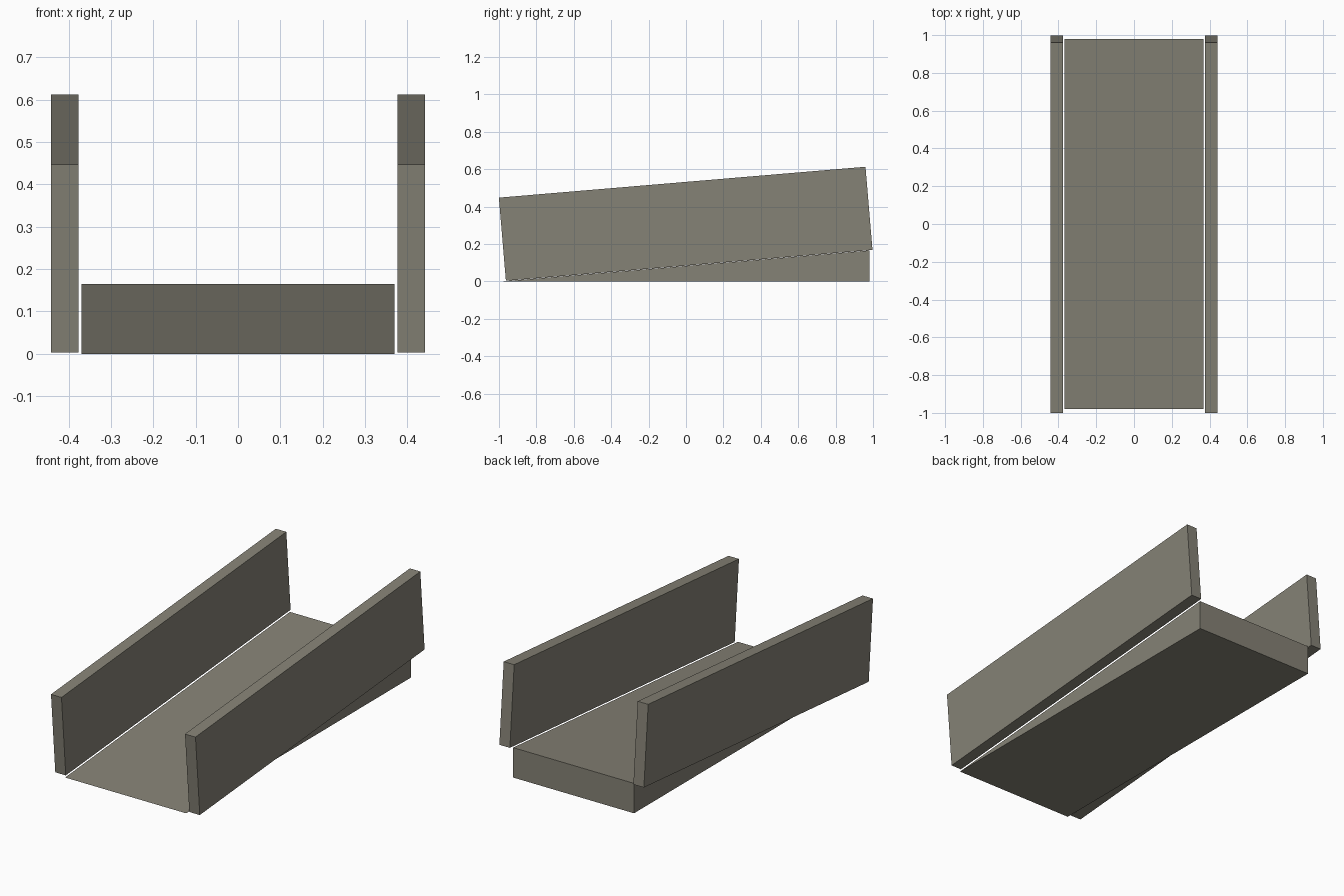
import bpy, bmesh, math

if "Cube" in bpy.data.objects:
    bpy.data.objects.remove(bpy.data.objects["Cube"])

# Single warm grey for the whole model
grey = bpy.data.materials.new("warm_grey")
grey.diffuse_color = (0.235, 0.223, 0.18, 1)
grey.use_nodes = True
grey.node_tree.nodes["Principled BSDF"].inputs["Base Color"].default_value = grey.diffuse_color


def extrude_profile(name, profile, x0, x1):
    """Extrude a (y, z) outline along x into a closed solid."""
    bm = bmesh.new()
    face = bm.faces.new([bm.verts.new((x0, y, z)) for y, z in profile])
    ext = bmesh.ops.extrude_face_region(bm, geom=[face])
    moved = [v for v in ext["geom"] if isinstance(v, bmesh.types.BMVert)]
    bmesh.ops.translate(bm, verts=moved, vec=(x1 - x0, 0, 0))
    bmesh.ops.recalc_face_normals(bm, faces=bm.faces)
    mesh = bpy.data.meshes.new(name)
    bm.to_mesh(mesh)
    bm.free()
    mesh.materials.append(grey)
    obj = bpy.data.objects.new(name, mesh)
    bpy.context.collection.objects.link(obj)
    return obj


# Sloped ramp, rising to the back
extrude_profile("ramp", [(-0.98, 0), (0.98, 0), (0.98, 0.165)], -0.369, 0.369)

# Side walls, tilted boards parallel to the slope
tilt = math.atan2(0.165, 1.96)
length, height = 1.967, 0.446
c, s = math.cos(tilt), math.sin(tilt)
y0, z0 = -0.963, 0.003
board = [(y0 + u * c - v * s, z0 + u * s + v * c)
         for u, v in ((0, 0), (length, 0), (length, height), (0, height))]
for side, name in ((-1, "left_wall"), (1, "right_wall")):
    extrude_profile(name, board, side * 0.377, side * 0.441)
